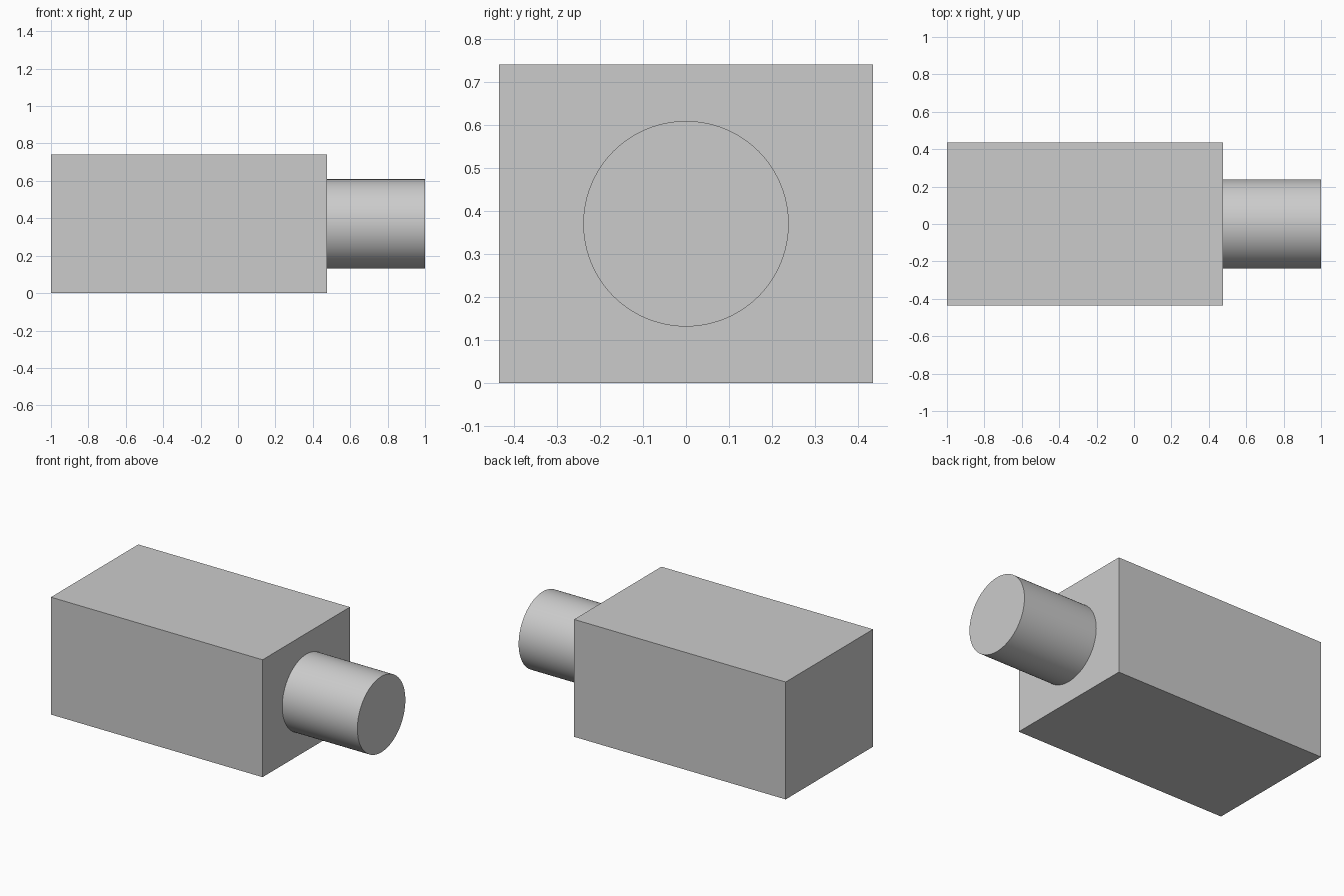
import bpy
import math

if "Cube" in bpy.data.objects:
    bpy.data.objects.remove(bpy.data.objects["Cube"], do_unlink=True)

# Overall dimensions
LEFT, SHOULDER, RIGHT = -1.0, 0.476, 1.0
DEPTH, HEIGHT, RADIUS = 0.87, 0.74, 0.239

grey = bpy.data.materials.new("plain grey")
grey.use_nodes = True
colour = (0.6, 0.6, 0.6, 1)
grey.diffuse_color = colour
grey.node_tree.nodes["Principled BSDF"].inputs["Base Color"].default_value = colour


def finish(name):
    """Name the new part and give it the material."""
    part = bpy.context.object
    part.name = part.data.name = name
    part.data.materials.append(grey)
    return part


# Rectangular body
bpy.ops.mesh.primitive_cube_add(size=1, location=((LEFT + SHOULDER) / 2, 0, HEIGHT / 2))
body = finish("body_block")
body.scale = (SHOULDER - LEFT, DEPTH, HEIGHT)
bpy.ops.object.transform_apply(location=False, rotation=False, scale=True)

# Round stub on the +x end
bpy.ops.mesh.primitive_cylinder_add(
    vertices=96, radius=RADIUS, depth=RIGHT - SHOULDER,
    location=((SHOULDER + RIGHT) / 2, 0, HEIGHT / 2), rotation=(0, math.pi / 2, 0))
finish("round_stub")
bpy.ops.object.shade_smooth_by_angle(angle=math.radians(30))
